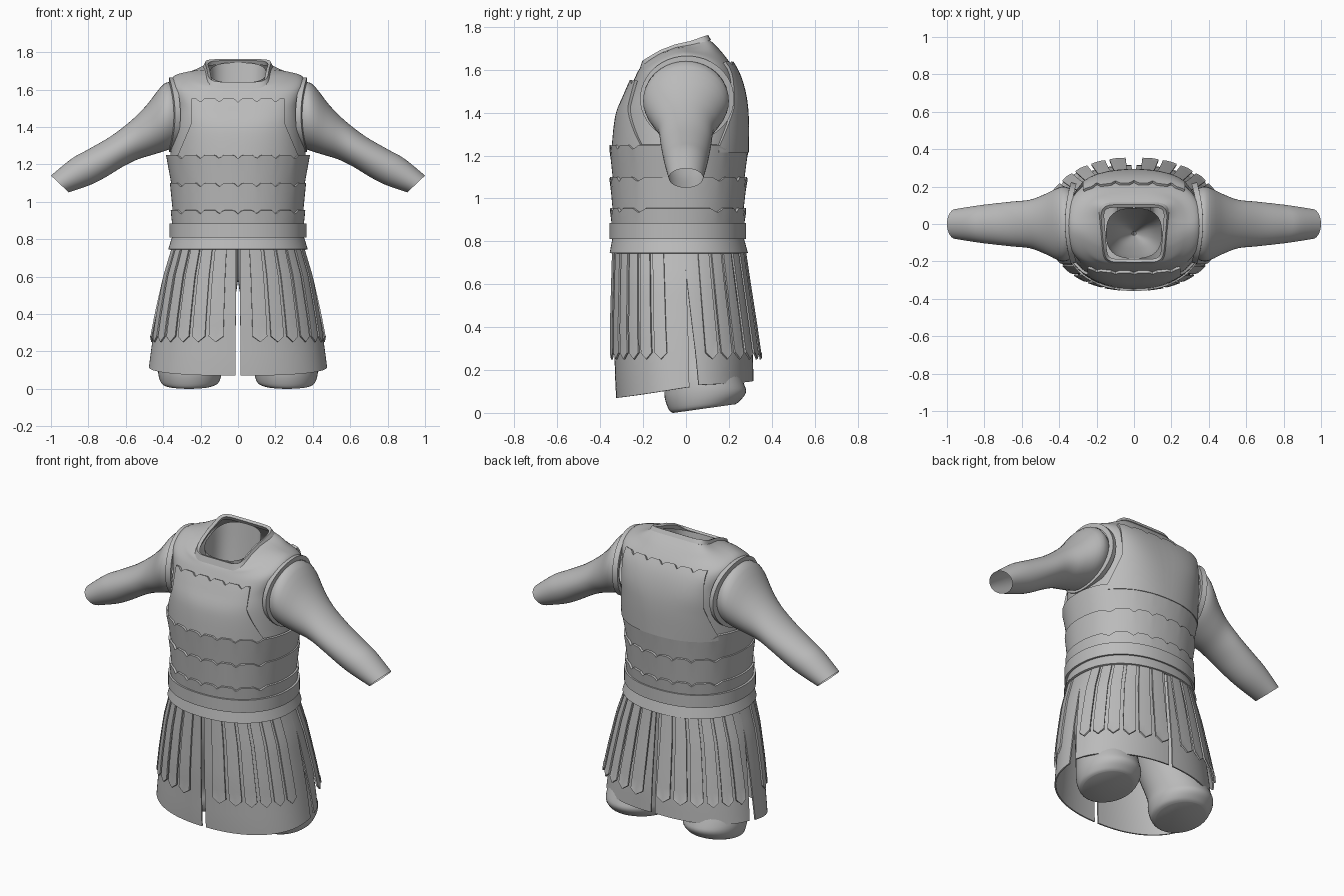
import bpy, bmesh, math
from mathutils import Vector
from mathutils.bvhtree import BVHTree

if "Cube" in bpy.data.objects:
    bpy.data.objects.remove(bpy.data.objects["Cube"])

grey = bpy.data.materials.new("plain_grey")
grey.use_nodes = True
grey.diffuse_color = (0.5, 0.5, 0.5, 1)
grey.node_tree.nodes["Principled BSDF"].inputs["Base Color"].default_value = (0.5, 0.5, 0.5, 1)


def spline(rows, t):
    """Smooth interpolation through a list of equal-length rows, t from 0 to 1."""
    f = min(max(t, 0), 1) * (len(rows) - 1)
    i = min(int(f), len(rows) - 2)
    f -= i
    p = [rows[min(max(i + k, 0), len(rows) - 1)] for k in (-1, 0, 1, 2)]
    return [b + 0.5 * f * (c - a + f * (2 * a - 5 * b + 4 * c - d + f * (3 * (b - c) + d - a)))
            for a, b, c, d in zip(*p)]


def by_height(rows, z):
    """Linear lookup in rows that begin with a falling height."""
    for a, b in zip(rows, rows[1:]):
        if z >= b[0] or b is rows[-1]:
            f = (z - a[0]) / (b[0] - a[0])
            return [m + (n - m) * f for m, n in zip(a[1:], b[1:])]


def sheet(name, nu, nv, point, wrap=False, thick=0, caps=()):
    """Grid surface from point(u, v), optionally closed round u and thickened."""
    bm = bmesh.new()
    cols = nu if wrap else nu + 1
    rows = [[bm.verts.new(point(i / nu, j / nv)) for i in range(cols)] for j in range(nv + 1)]
    for low, high in zip(rows, rows[1:]):
        for i in range(nu):
            k = (i + 1) % cols
            bm.faces.new((low[i], low[k], high[k], high[i]))
    for c in caps:
        bm.faces.new(rows[c])
    bmesh.ops.recalc_face_normals(bm, faces=bm.faces)
    mesh = bpy.data.meshes.new(name)
    bm.to_mesh(mesh)
    bm.free()
    mesh.materials.append(grey)
    ob = bpy.data.objects.new(name, mesh)
    bpy.context.collection.objects.link(ob)
    bpy.ops.object.select_all(action='DESELECT')
    bpy.context.view_layer.objects.active = ob
    ob.select_set(True)
    if thick:
        mod = ob.modifiers.new("thickness", 'SOLIDIFY')
        mod.thickness = thick
        mod.offset = 0
        bpy.ops.object.modifier_apply(modifier=mod.name)
    bpy.ops.object.shade_smooth_by_angle(angle=math.radians(40))
    return ob


def oval(rx, yf, yb, a, n=2.2):
    """Point on a rounded outline; a runs from the front centre towards +x."""
    power = lambda c: math.copysign(abs(c) ** (2 / n), c)
    return rx * power(math.sin(a)), (yf + yb) / 2 - (yb - yf) / 2 * power(math.cos(a))


# Upper cuirass: half width, front y, back y, front z, back z, side z, squareness
UPPER = [(.368, -.332, .275, 1.2, 1.2, 1.2, 2.2), (.35, -.313, .275, 1.38, 1.38, 1.36, 2.6),
         (.335, -.275, .26, 1.48, 1.5, 1.52, 3.2), (.355, -.24, .225, 1.56, 1.6, 1.655, 3),
         (.27, -.22, .165, 1.6, 1.685, 1.695, 3.4), (.165, -.2, .1, 1.625, 1.75, 1.705, 7)]


def cuirass(u, v, grow=0, lift=0):
    rx, yf, yb, zf, zb, zs, n = spline(UPPER, v)
    x, y = oval(rx + grow, yf - grow, yb + grow, u * math.tau, n)
    t = (2 * y - yf - yb) / (yb - yf)
    z = zs + abs(t) ** 1.4 * ((zb if t > 0 else zf) - zs)
    return x * (1 + .5 * (y + .05) * v ** 8), y, z + lift


upper = sheet("upper_cuirass", 96, 30, cuirass, True)
surface = BVHTree.FromPolygons([v.co for v in upper.data.vertices],
                               [p.vertices for p in upper.data.polygons])
sheet("neck_collar", 96, 2, lambda u, v: cuirass(u, 1, .008 - .012 * v, -.018 + .028 * v),
      True, .018)

# Neck lining, a tapering well: height, half width, front y, back y
LINING = [(1.69, .15, -.185, .085), (1.5, .135, -.165, .06), (1.25, .09, -.12, .02),
          (1.05, .01, -.06, -.04)]


def lining(u, v):
    z, rx, yf, yb = spline(LINING, v)
    x, y = oval(rx, yf, yb, u * math.tau, 2.6)
    return x, y, z + .4 * (y + .05) * (1 - v)


sheet("neck_lining", 32, 16, lining, True)


# Chest and back plates laid over the cuirass
def scallop(x):
    """Small pointed dips spaced along a plate edge."""
    if abs(x) > .32:
        return 0
    return -.02 * max(0, 1 - abs(x - round(x * 10) / 10) / .022)


def plate(name, face, top, half):
    def point(u, v):
        z = 1.215 + (top - 1.215) * v
        flare = max(0, min(1, (1.42 - z) / .18))
        x = (2 * u - 1) * (half + (.32 - half) * flare)
        z += scallop(x) * (v > .99)
        hit = surface.ray_cast(Vector((x, face, z)), Vector((0, -face, 0)))[0]
        y = hit.y if hit else face * .2
        return x, y + face * .011, z
    sheet(name, 60, 16, point, thick=.014)


plate("chest_plate", -1, 1.55, .245)
plate("back_plate", 1, 1.635, .27)


# Waist bands, with each upper edge lapping over the band above
def band(name, low, high, wave=0, thick=.012):
    def point(u, v):
        z, rx, yf, yb = [a + (b - a) * v for a, b in zip(low, high)]
        x, y = oval(rx, yf, yb, u * math.tau)
        return x, y, z + wave * scallop(x) * (v > .9)
    sheet(name, 180, 3, point, True, thick)


band("rib_band", (1.05, .342, -.331, .261), (1.25, .379, -.352, .287), 1)
band("middle_band", (.9, .338, -.332, .257), (1.1, .358, -.35, .28), 1)
band("lower_band", (.8, .338, -.334, .257), (.955, .354, -.348, .275), 1)
band("belt", (.81, .355, -.346, .27), (.885, .355, -.346, .27), 0, .022)
band("skirt_flange", (.745, .367, -.35, .283), (.81, .347, -.338, .265))

# Kilt outline by height: half width, front y, back y
KILT = [(.78, .34, -.335, .265), (.6, .395, -.335, .28), (.4, .432, -.335, .298),
        (.27, .452, -.33, .308), (.12, .472, -.325, .312), (.05, .48, -.32, .315)]


def kilt_panel(name, side, back):
    def point(u, v):
        hem = (.15 - .02 * u) if back else (.07 + .05 * u * u)
        z = .78 + (hem - .78) * v
        end = (87 - 7 * v) if back else (95 - 2 * v)
        a = math.radians(1.1 + (end - 1.1) * u)
        x, y = oval(*by_height(KILT, z), math.pi - a if back else a)
        return side * x, y, z
    sheet(name, 24, 12, point, thick=.008)


def kilt_strip(name, side, back, centre):
    def point(u, v):
        w = abs(2 * u - 1)
        z = .77 + (.25 + .03 * w - .77) * v
        if v < .95:
            z = .77 - .49 * v / .9
        rx, yf, yb = by_height(KILT, z)
        out = .008 + (.036 if back else .016) * v
        a = math.radians(centre + 4.8 * (2 * u - 1))
        x, y = oval(rx + (.7 * out if back else .008), yf - out, yb + out,
                    math.pi - a if back else a)
        return side * x, y, z
    sheet(name, 4, 10, point, thick=.009)


# Arms: top edge x, z, bottom edge x, z, half depth
SLEEVE = [(.32, 1.62, .32, 1.3, .18), (.39, 1.635, .38, 1.275, .2), (.49, 1.515, .46, 1.25, .16),
          (.57, 1.435, .54, 1.225, .13), (.68, 1.35, .62, 1.185, .12), (.81, 1.275, .71, 1.13, .108),
          (.89, 1.23, .79, 1.09, .098), (1, 1.14, .905, 1.05, .08)]
# Legs: height, centre x, centre y, half width, half depth, slope of the ring
LEG = [(.78, .15, -.03, .17, .22, 0), (.53, .175, -.02, .168, .2, 0), (.3, .225, .03, .16, .18, 0),
       (.15, .255, .08, .168, .185, 0), (.085, .257, .09, .17, .19, .06),
       (.035, .258, .085, .155, .165, .12), (.02, .262, .085, .132, .145, .14)]


def limbs(label, side):
    def sleeve(u, v):
        x1, z1, x0, z0, d = spline(SLEEVE, v)
        c, s = math.cos(u * math.tau), math.sin(u * math.tau)
        return side * ((x1 + x0) / 2 + c * (x1 - x0) / 2), d * s, (z1 + z0) / 2 + c * (z1 - z0) / 2

    def leg(u, v):
        z, cx, cy, rx, ry, tilt = spline(LEG, v)
        c, s = math.cos(u * math.tau), math.sin(u * math.tau)
        return side * (cx + rx * c), cy + ry * s, z + tilt * ry * s

    def rim(u, v):
        r = 1 - .13 * v
        a = u * math.tau
        y, z = .005 + .215 * r * math.cos(a), 1.465 + .2 * r * math.sin(a)
        return side * (.322 + .8 * (z - 1.465) ** 2 + .008 * v), y, z

    sheet(label + "_sleeve", 40, 28, sleeve, True)
    sheet(label + "_trouser_leg", 40, 24, leg, True, caps=(-1,))
    sheet(label + "_armhole_rim", 48, 1, rim, True, .03)


for label, side in (("left", 1), ("right", -1)):
    limbs(label, side)
    for face, back in (("front", False), ("back", True)):
        kilt_panel(f"{label}_{face}_kilt_panel", side, back)
        for k in range(6):
            start, step = (9, 12.3) if back else (13, 12.2)
            kilt_strip(f"{label}_{face}_strip_{k + 1}", side, back, start + step * k)
